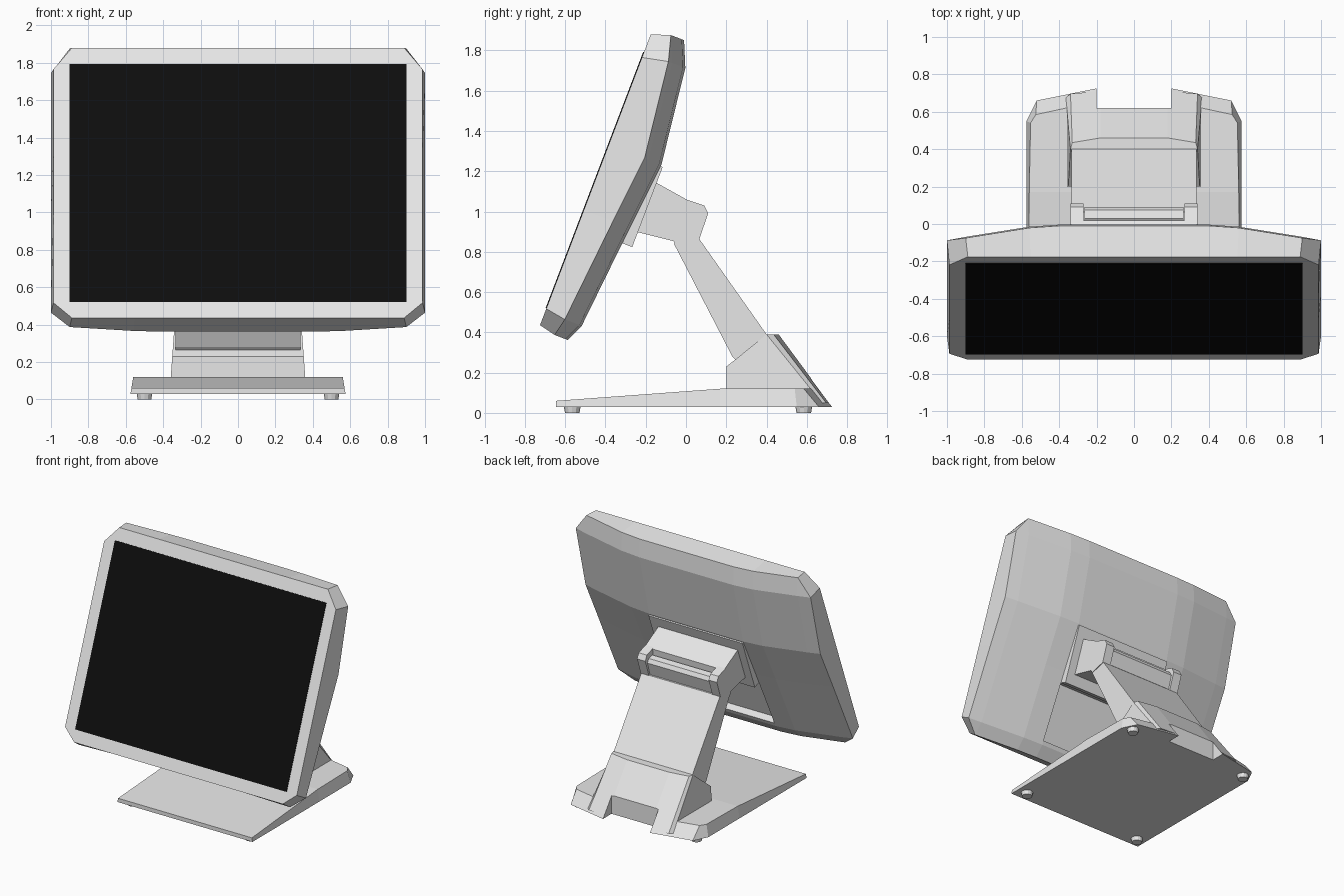
import bpy, bmesh, math
from mathutils import Matrix

if "Cube" in bpy.data.objects:
    bpy.data.objects.remove(bpy.data.objects["Cube"])


def material(name, v):
    m = bpy.data.materials.new(name)
    m.diffuse_color = (v, v, v, 1)
    m.use_nodes = True
    m.node_tree.nodes["Principled BSDF"].inputs["Base Color"].default_value = m.diffuse_color
    return m


GREY = material("light grey plastic", 0.8)
BLACK = material("black glass", 0.004)
# Tilted frame of the display: x across, y = depth to the back, z = up the screen
TILT = Matrix.Translation((0, -0.725, 0.436)) @ Matrix.Rotation(math.radians(-20.85), 4, 'X')


def finish(name, bm, mat=GREY, matrix=None):
    bmesh.ops.recalc_face_normals(bm, faces=bm.faces[:])
    me = bpy.data.meshes.new(name)
    bm.to_mesh(me)
    bm.free()
    me.materials.append(mat)
    ob = bpy.data.objects.new(name, me)
    bpy.context.collection.objects.link(ob)
    if matrix:
        ob.matrix_world = matrix
    return ob


def loft(name, rings, split=None):
    """Skin rings of equal length and cap both ends."""
    bm = bmesh.new()
    vs = [[bm.verts.new(p) for p in r] for r in rings]
    n = len(vs[0])
    for a, b in zip(vs, vs[1:]):
        for i in range(n):
            j = (i + 1) % n
            bm.faces.new((a[i], a[j], b[j], b[i]))
    bm.faces.new(vs[0])
    top = bm.faces.new(vs[-1])
    if split:
        bmesh.utils.face_split(top, vs[-1][split[0]], vs[-1][split[1]])
    return finish(name, bm)


def prism(name, profile, x0, x1):
    return loft(name, [[(x, y, z) for y, z in profile] for x in (x0, x1)])


def box(name, lo, hi, mat=GREY, matrix=None):
    bm = bmesh.new()
    bmesh.ops.create_cube(bm, size=1)
    for v in bm.verts:
        v.co = [lo[i] if v.co[i] < 0 else hi[i] for i in range(3)]
    return finish(name, bm, mat, matrix)


def cut(targets, cutter):
    for ob in targets:
        mod = ob.modifiers.new("cut", 'BOOLEAN')
        mod.operation, mod.solver, mod.object = 'DIFFERENCE', 'EXACT', cutter
        bpy.context.view_layer.objects.active = ob
        bpy.ops.object.modifier_apply(modifier=mod.name)
    bpy.data.objects.remove(cutter)


# Display housing: bulged faceted back with clipped corners, flat front
half = [(0.4, 0), (0.56, 0.012), (0.9, 0.07), (1.0, 0.09)]        # x, drop
cols = [(-x, d) for x, d in reversed(half)] + half
rows = [(-0.02, 0.155), (0.07, 0.195), (0.61, 0.245), (0.96, 0.28),
        (1.45, 0.22), (1.577, 0.165)]                              # height, depth
bm = bmesh.new()
nc, nr = len(cols), len(rows)
corners = {(i, j) for i in (0, nc - 1) for j in (0, nr - 1)}
grid = {(i, j): bm.verts.new((cols[i][0], rows[j][1] - cols[i][1], rows[j][0]))
        for i in range(nc) for j in range(nr) if (i, j) not in corners}
for i in range(nc - 1):
    for j in range(nr - 1):
        keys = [(i, j), (i + 1, j), (i + 1, j + 1), (i, j + 1)]
        bm.faces.new([grid[k] for k in keys if k in grid])
rim = [e for e in bm.edges if e.is_boundary]
ext = bmesh.ops.extrude_edge_only(bm, edges=rim)["geom"]
for v in [g for g in ext if isinstance(g, bmesh.types.BMVert)]:
    v.co = (v.co.x * 0.987, 0, (v.co.z + 0.02) / 1.597 * 1.545)
bmesh.ops.holes_fill(bm, edges=[e for e in bm.edges if e.is_boundary], sides=0)
housing = finish("display_housing", bm, GREY, TILT)
bpy.context.view_layer.update()

# Connector recess in the lower back
recess = box("recess_cutter", (-0.4, 0.14, 0.1), (0.4, 0.5, 0.54), GREY, TILT)
bpy.context.view_layer.update()
cut([housing], recess)

# Screen glass and mounting plate
box("screen", (-0.9, -0.004, 0.09), (0.9, 0.004, 1.45), BLACK, TILT)
box("mount_plate", (-0.4, 0.235, 0.525), (0.4, 0.29, 0.95), GREY, TILT)

# Hinge head, end caps and roller
prism("hinge_head", [(-0.25, 0.9), (-0.16, 1.15), (0.02, 1.05), (0.0, 0.86), (-0.05, 0.85)],
      -0.338, 0.338)
cap = [(0.0, 1.06), (0.09, 1.03), (0.11, 0.99), (0.065, 0.86), (-0.05, 0.83), (-0.07, 0.87)]
for s in (-1, 1):
    prism("hinge_cap", cap, s * 0.27, s * 0.34)
prism("hinge_roller", [(0.0, 0.99), (0.03, 1.01), (0.075, 1.0), (0.09, 0.97),
                       (0.06, 0.87), (-0.02, 0.86)], -0.265, 0.265)

# Leaning arm
prism("arm", [(-0.06, 0.84), (0.0, 0.88), (0.065, 0.865), (0.4, 0.39), (0.42, 0.33),
              (0.28, 0.23), (0.23, 0.28)], -0.335, 0.335)

# Arm foot: side profile swept across, back bulging toward the middle
rings = []
for x_low, x_top, dy in ((0.365, 0.34, 0), (0.34, 0.33, 0.035), (0.18, 0.18, 0.06)):
    prof = [(0.2, 0.04), (0.2, 0.23), (0.245, 0.265), (0.4, 0.39),
            (0.4 + dy, 0.39), (0.675 + dy * 0.6, 0.05)]
    ring = []
    for y, z in prof:
        t = (z - 0.04) / 0.35
        ring.append((x_low + (x_top - x_low) * t, y, z))
    rings.append(ring)
rings += [[(-x, y, z) for x, y, z in r] for r in reversed(rings)]
foot = loft("arm_foot", rings)
bmd = bmesh.new()
bmd.from_mesh(foot.data)
bmesh.ops.dissolve_degenerate(bmd, edges=bmd.edges[:], dist=0.0005)
bmesh.ops.remove_doubles(bmd, verts=bmd.verts[:], dist=0.0005)
bmesh.ops.recalc_face_normals(bmd, faces=bmd.faces[:])
bmd.to_mesh(foot.data)
bmd.free()

# Base plate: wedge with clipped, sloping rear


def mirrored(pts):
    return pts + [(-x, y, z) for x, y, z in reversed(pts)]


low = mirrored([(0.575, -0.645, 0.03), (0.575, 0.17, 0.03), (0.575, 0.55, 0.03),
                (0.52, 0.66, 0.03), (0.2, 0.725, 0.03)])
top = mirrored([(0.57, -0.645, 0.06), (0.56, 0.17, 0.12), (0.553, 0.54, 0.12),
                (0.525, 0.585, 0.12), (0.2, 0.655, 0.12)])
base = loft("base_plate", [low, top], split=(1, 8))

# Cable notch at the rear
cut([base, foot], box("notch_cutter", (-0.2, 0.62, -0.1), (0.2, 0.9, 0.35)))

# Round feet
for x in (-0.5, 0.5):
    for y in (-0.565, 0.585):
        bm = bmesh.new()
        bmesh.ops.create_cone(bm, cap_ends=True, segments=12, radius1=0.036, radius2=0.042,
                              depth=0.032, matrix=Matrix.Translation((x, y, 0.016)))
        finish("rubber_foot", bm)
